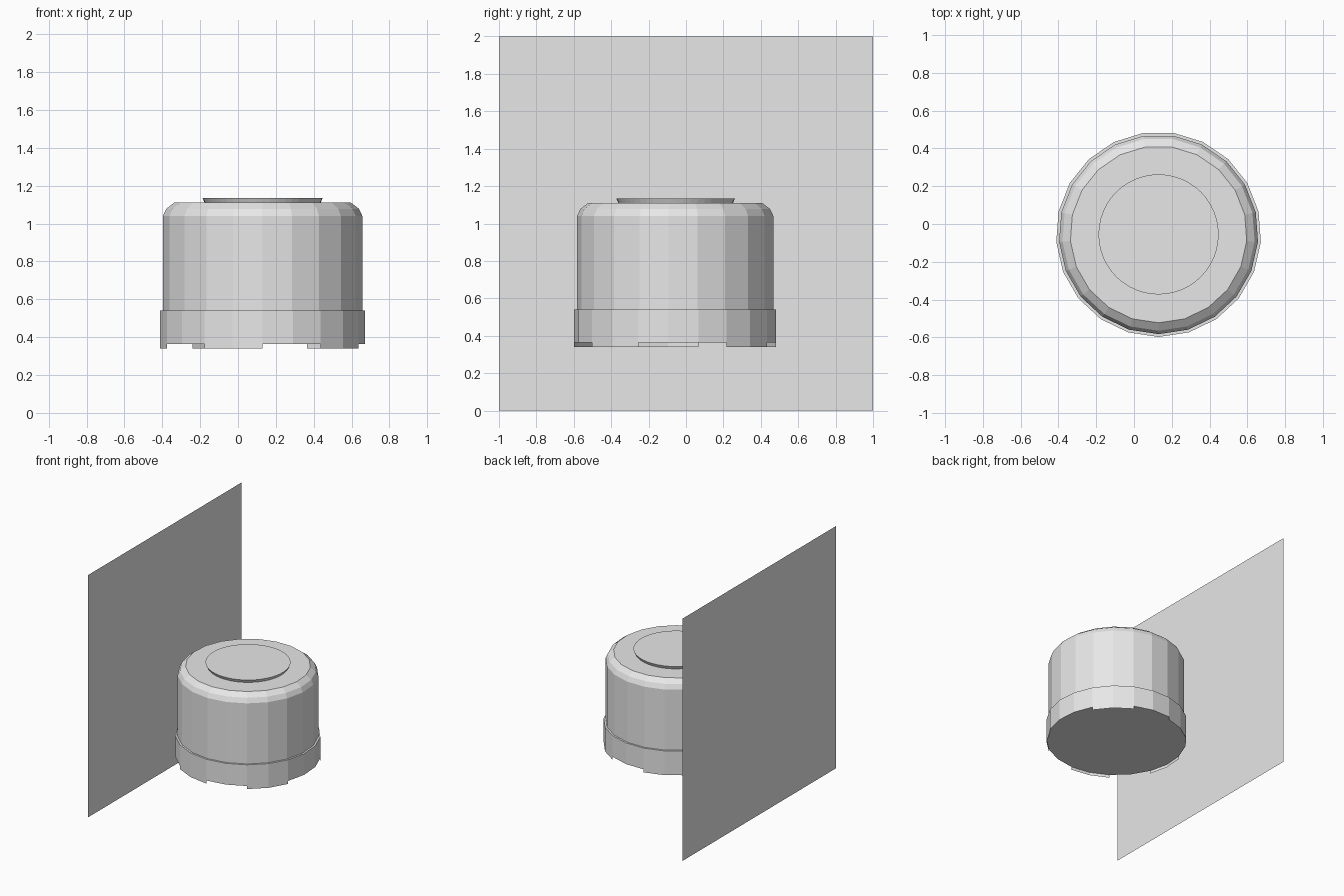
import bpy
import bmesh
from math import sin, cos, tau

cube = bpy.data.objects.get("Cube")
if cube:
    bpy.data.objects.remove(cube, do_unlink=True)

CENTRE_X, CENTRE_Y = 0.13, -0.055
SIDES = 21

grey = bpy.data.materials.new("light_grey")
grey.use_nodes = True
grey.diffuse_color = (0.8, 0.8, 0.8, 1)
grey.node_tree.nodes["Principled BSDF"].inputs["Base Color"].default_value = (0.8, 0.8, 0.8, 1)


def finish(name, bm, location):
    mesh = bpy.data.meshes.new(name)
    bm.to_mesh(mesh)
    bm.free()
    mesh.materials.append(grey)
    obj = bpy.data.objects.new(name, mesh)
    obj.location = location
    bpy.context.collection.objects.link(obj)
    return obj


def ring(bm, radius, z, sides):
    # The first corner points to the front, then they run towards +x
    return [bm.verts.new((radius * sin(tau * k / sides), -radius * cos(tau * k / sides), z))
            for k in range(sides)]


def lathe(name, profile, sides, cap_bottom=True):
    bm = bmesh.new()
    rings = [ring(bm, r, z, sides) for r, z in profile]
    for low, high in zip(rings, rings[1:]):
        for k in range(sides):
            n = (k + 1) % sides
            bm.faces.new((low[k], low[n], high[n], high[k]))
    bm.faces.new(rings[-1])
    if cap_bottom:
        bm.faces.new(rings[0][::-1])
    return finish(name, bm, (CENTRE_X, CENTRE_Y, 0))


# Housing: wide base band, step, straight wall and rounded shoulder
lathe("housing", [(0.543, 0.365), (0.543, 0.54), (0.528, 0.54), (0.528, 1.04),
                  (0.51, 1.078), (0.468, 1.11)], SIDES)

# Raised cap with a slightly undercut rim
lathe("top_cap", [(0.306, 1.11), (0.318, 1.135)], 48, cap_bottom=False)

# Thin foot tabs, each two sides wide, hanging below the base band
bm = bmesh.new()
low, high = ring(bm, 0.543, 0.34, SIDES), ring(bm, 0.543, 0.365, SIDES)
for start in (2, 7, 11, 15, 19):
    for k in (start, start + 1):
        n = (k + 1) % SIDES
        bm.faces.new((low[k], low[n], high[n], high[k]))
bmesh.ops.delete(bm, geom=[v for v in bm.verts if not v.link_faces], context="VERTS")
finish("foot_tabs", bm, (CENTRE_X, CENTRE_Y, 0))

# Upright square panel beside the housing, facing +x
bm = bmesh.new()
bm.faces.new([bm.verts.new((0, y, z)) for y, z in ((-1, 0), (1, 0), (1, 2), (-1, 2))])
finish("side_panel", bm, (-0.67, 0, 0))
